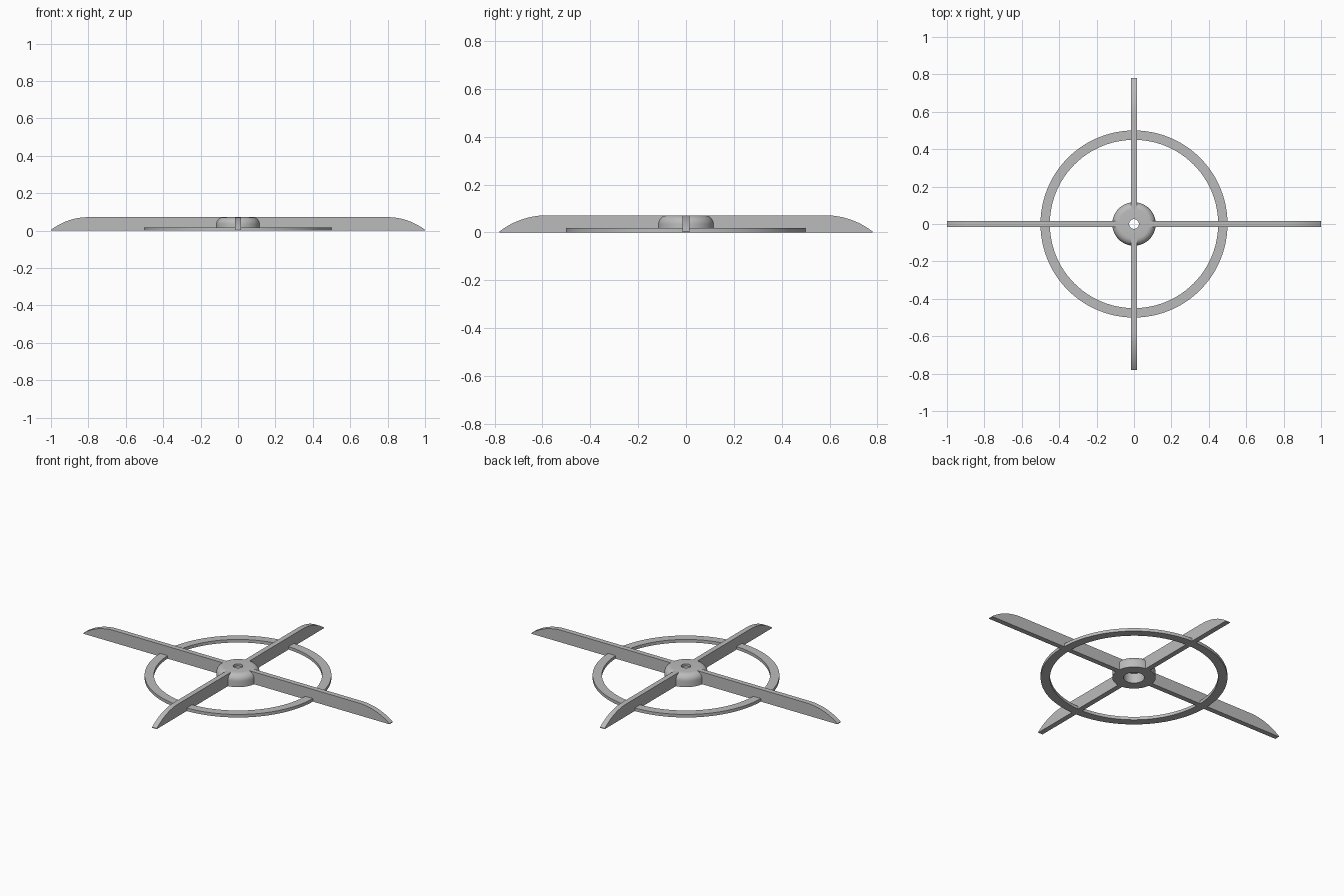
import bpy, bmesh, math
from mathutils import Matrix

if "Cube" in bpy.data.objects:
    bpy.data.objects.remove(bpy.data.objects["Cube"], do_unlink=True)

grey = bpy.data.materials.new("plain grey")
COLOUR = (0.5, 0.5, 0.5, 1)
grey.diffuse_color = COLOUR
grey.use_nodes = True
grey.node_tree.nodes["Principled BSDF"].inputs["Base Color"].default_value = COLOUR

HEIGHT = 0.072
THICK = 0.03


def finish(bm, name, smooth=True):
    bmesh.ops.remove_doubles(bm, verts=bm.verts, dist=1e-5)
    bmesh.ops.recalc_face_normals(bm, faces=bm.faces)
    mesh = bpy.data.meshes.new(name)
    bm.to_mesh(mesh)
    bm.free()
    mesh.materials.append(grey)
    obj = bpy.data.objects.new(name, mesh)
    bpy.context.collection.objects.link(obj)
    if smooth:
        bpy.ops.object.select_all(action='DESELECT')
        obj.select_set(True)
        bpy.context.view_layer.objects.active = obj
        bpy.ops.object.shade_smooth_by_angle(angle=math.radians(30))
    return obj


def lathe(name, profile, steps):
    """Spin a closed (radius, z) profile around the z axis."""
    bm = bmesh.new()
    verts = [bm.verts.new((r, 0, z)) for r, z in profile]
    edges = [bm.edges.new((v, verts[i - 1])) for i, v in enumerate(verts)]
    bmesh.ops.spin(bm, geom=verts + edges, cent=(0, 0, 0), axis=(0, 0, 1),
                   angle=math.tau, steps=steps, use_merge=True)
    return finish(bm, name)


def blade(name, length, angle):
    """Upright flat bar whose top edge curves down to the tip."""
    inner, run, tip = 0.08, 0.2, 0.004
    drop = HEIGHT - tip
    radius = (run ** 2 + drop ** 2) / (2 * drop)
    sweep = math.asin(run / radius)
    outline = [(inner, 0), (length, 0)]
    for i in range(13):
        a = sweep * (1 - i / 12)
        outline.append((length - run + radius * math.sin(a),
                        HEIGHT - radius * (1 - math.cos(a))))
    outline.append((inner, HEIGHT))
    bm = bmesh.new()
    face = bm.faces.new([bm.verts.new((x, -THICK / 2, z)) for x, z in outline])
    solid = bmesh.ops.extrude_face_region(bm, geom=[face])
    moved = [g for g in solid["geom"] if isinstance(g, bmesh.types.BMVert)]
    bmesh.ops.translate(bm, verts=moved, vec=(0, THICK, 0))
    bm.transform(Matrix.Rotation(math.radians(angle), 4, 'Z'))
    return finish(bm, name)


# Flat support ring
lathe("support_ring", [(0.45, 0), (0.5, 0), (0.5, 0.018), (0.45, 0.018)], 96)

# Hub with rounded shoulder, wide bore below and small hole on top
HUB, FILLET = 0.116, 0.038
hub = [(0.056, 0), (HUB, 0)]
for i in range(9):
    a = math.pi / 2 * i / 8
    hub.append((HUB - FILLET * (1 - math.cos(a)),
                HEIGHT - FILLET * (1 - math.sin(a))))
hub += [(0.026, HEIGHT), (0.026, 0.058), (0.056, 0.058)]
lathe("hub", hub, 64)

# Four blades, the side pair longer than the front and back pair
for name, length, angle in (("left_blade", 1.0, 0), ("back_blade", 0.78, 90),
                            ("right_blade", 1.0, 180), ("front_blade", 0.78, 270)):
    blade(name, length, angle)
